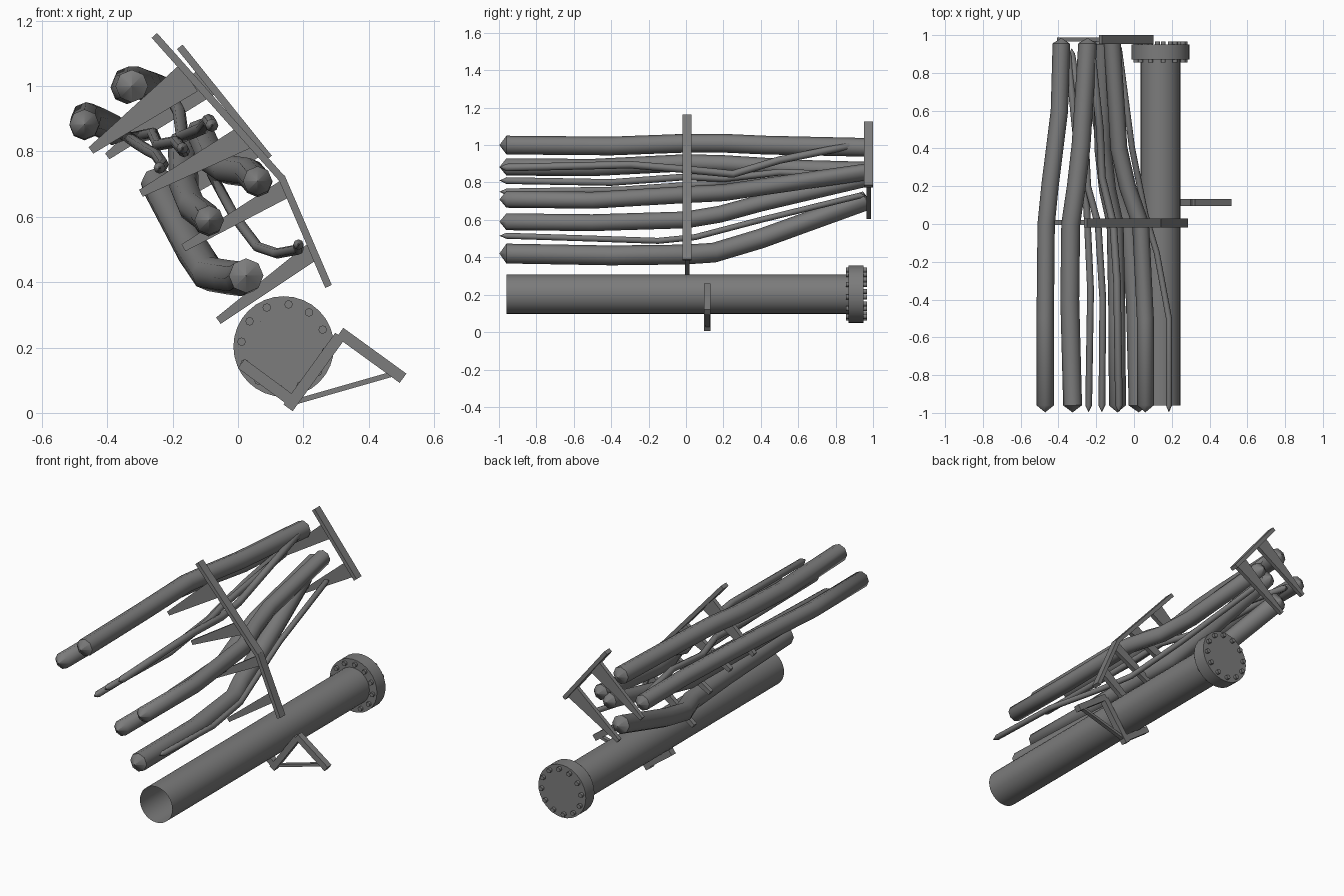
import bpy, bmesh, math
from mathutils import Vector, Matrix

if "Cube" in bpy.data.objects:
    bpy.data.objects.remove(bpy.data.objects["Cube"])

# Single grey material
grey = bpy.data.materials.new("dull_grey")
grey.use_nodes = True
COLOUR = (0.2, 0.2, 0.2, 1)
grey.diffuse_color = COLOUR
grey.node_tree.nodes["Principled BSDF"].inputs["Base Color"].default_value = COLOUR


def finish(name, bm, smooth=False):
    bmesh.ops.recalc_face_normals(bm, faces=bm.faces)
    mesh = bpy.data.meshes.new(name)
    bm.to_mesh(mesh)
    bm.free()
    mesh.materials.append(grey)
    obj = bpy.data.objects.new(name, mesh)
    bpy.context.collection.objects.link(obj)
    if smooth:
        smooth_edges(obj)
    return obj


def smooth_edges(obj):
    bpy.ops.object.select_all(action='DESELECT')
    obj.select_set(True)
    bpy.context.view_layer.objects.active = obj
    bpy.ops.object.shade_smooth_by_angle(angle=math.radians(50))


def bar(name, start, end, w0, w1, y0, y1):
    """Flat bar in the xz plane, tapering from w0 to w1, between two depths."""
    a, b = Vector(start), Vector(end)
    d = (b - a).normalized()
    n = Vector((-d.y, d.x)) / 2
    corners = [a + n * w0, a - n * w0, b - n * w1, b + n * w1]
    bm = bmesh.new()
    face = bm.faces.new([bm.verts.new((c.x, y0, c.y)) for c in corners])
    new = bmesh.ops.extrude_face_region(bm, geom=[face])["geom"]
    bmesh.ops.translate(bm, vec=(0, y1 - y0, 0),
                        verts=[v for v in new if isinstance(v, bmesh.types.BMVert)])
    return finish(name, bm)


def cylinder(name, x, z, radius, y0, y1, sides, caps=True):
    bm = bmesh.new()
    place = Matrix.Translation((x, (y0 + y1) / 2, z)) @ Matrix.Rotation(math.pi / 2, 4, 'X')
    bmesh.ops.create_cone(bm, cap_ends=caps, segments=sides, radius1=radius,
                          radius2=radius, depth=y1 - y0, matrix=place)
    return finish(name, bm, True)


def tube(name, radius, path):
    """Eight-sided tube along (x, y, z) points with pointed ends."""
    x, y, z = path[0]
    xe, ye, ze = path[-1]
    points = [(x, y - 0.037, z, 0.01)] + [p + (1,) for p in path] + [(xe, ye + 0.03, ze, 0.01)]
    curve = bpy.data.curves.new(name, 'CURVE')
    curve.dimensions = '3D'
    curve.bevel_depth = radius
    curve.bevel_resolution = 2
    spline = curve.splines.new('POLY')
    spline.points.add(len(points) - 1)
    for sp, (px, py, pz, r) in zip(spline.points, points):
        sp.co = (px, py, pz, 1)
        sp.radius = r
    curve.materials.append(grey)
    obj = bpy.data.objects.new(name, curve)
    bpy.context.collection.objects.link(obj)
    bpy.ops.object.select_all(action='DESELECT')
    obj.select_set(True)
    bpy.context.view_layer.objects.active = obj
    bpy.ops.object.convert(target='MESH')
    smooth_edges(bpy.context.view_layer.objects.active)


# Main pipe with bolted end flange
PX, PZ = 0.14, 0.203
cylinder("main_pipe", PX, PZ, 0.105, -0.96, 0.9, 32, caps=False)
cylinder("flange", PX, PZ, 0.154, 0.87, 0.95, 32)
for i in range(12):
    a = math.radians(23.5 + 30 * i)
    cylinder(f"flange_bolt_{i + 1}", PX + 0.13 * math.cos(a), PZ + 0.13 * math.sin(a),
             0.013, 0.855, 0.967, 8)

# Pipe cradle bracket
bar("cradle_side", (0.01, 0.151), (0.154, 0.045), 0.035, 0.035, 0.095, 0.132)
bar("cradle_base", (0.153, 0.0155), (0.312, 0.235), 0.035, 0.035, 0.095, 0.132)
bar("bracket_foot", (0.312, 0.246), (0.505, 0.106), 0.035, 0.035, 0.095, 0.132)
bar("bracket_brace", (0.18, 0.035), (0.47, 0.118), 0.016, 0.016, 0.104, 0.128)

# Middle rack: bent rail with four tapered arms
bar("middle_rail_upper", (-0.256, 1.155), (0.138, 0.713), 0.022, 0.022, -0.019, 0.03)
bar("middle_rail_lower", (0.133, 0.722), (0.277, 0.387), 0.022, 0.022, -0.019, 0.03)
middle_arms = [((-0.152, 1.024), (-0.45, 0.803), 0.098),
               ((0.018, 0.842), (-0.297, 0.672), 0.075),
               ((0.148, 0.688), (-0.167, 0.505), 0.058),
               ((0.226, 0.492), (-0.06, 0.282), 0.056)]
for i, (root, tip, width) in enumerate(middle_arms):
    bar(f"middle_arm_{i + 1}", root, tip, width, 0.024, -0.006, 0.02)

# Rear rack: straight rail with two tapered arms
bar("rear_rail", (-0.178, 1.12), (0.095, 0.78), 0.022, 0.022, 0.953, 1.0)
for i, (root, tip) in enumerate([((-0.1, 1.01), (-0.4, 0.785)), ((0.05, 0.826), (-0.25, 0.615))]):
    bar(f"rear_arm_{i + 1}", root, tip, 0.09, 0.022, 0.965, 0.988)

# Large tubes
tube("large_tube_top", 0.05, [(-0.325, -0.96, 1.0), (-0.34, -0.4, 0.995), (-0.335, 0, 1.01),
                              (-0.305, 0.2, 1.01), (-0.28, 0.42, 1.0), (-0.245, 0.955, 0.988)])
tube("large_tube_outer", 0.046, [(-0.47, -0.96, 0.883), (-0.47, -0.5, 0.88), (-0.465, 0, 0.905),
                                 (-0.445, 0.2, 0.9), (-0.395, 0.6, 0.875), (-0.385, 0.955, 0.865)])
tube("large_tube_inner", 0.045, [(0.06, -0.96, 0.71), (0.06, -0.5, 0.705), (0.035, 0, 0.735),
                                 (-0.035, 0.2, 0.745), (-0.08, 0.4, 0.775), (-0.115, 0.955, 0.855)])
tube("large_tube_middle", 0.045, [(-0.088, -0.96, 0.59), (-0.09, -0.5, 0.585), (-0.1, 0, 0.6),
                                  (-0.14, 0.18, 0.63), (-0.165, 0.4, 0.69), (-0.17, 0.955, 0.82)])
tube("large_tube_lower", 0.053, [(0.025, -0.96, 0.42), (0.01, -0.4, 0.41), (-0.03, 0, 0.415),
                                 (-0.09, 0.15, 0.425), (-0.14, 0.4, 0.5), (-0.245, 0.955, 0.7)])

# Small tubes
tube("small_tube_lower", 0.016, [(0.185, -0.96, 0.515), (0.185, -0.5, 0.5), (0.12, -0.15, 0.488),
                                 (0.06, 0.05, 0.508), (-0.01, 0.4, 0.6), (-0.08, 0.93, 0.73)])
tube("small_tube_outer", 0.018, [(-0.24, -0.96, 0.75), (-0.23, -0.35, 0.76), (-0.25, 0.08, 0.79),
                                 (-0.27, 0.2, 0.8), (-0.31, 0.5, 0.825), (-0.35, 0.9, 0.855)])
tube("small_tube_middle", 0.018, [(-0.17, -0.96, 0.81), (-0.165, -0.4, 0.8), (-0.19, 0, 0.83),
                                  (-0.245, 0.2, 0.82), (-0.26, 0.5, 0.855), (-0.33, 0.9, 0.84)])
tube("small_tube_upper", 0.02, [(-0.08, -0.96, 0.88), (-0.09, -0.3, 0.895), (-0.11, 0, 0.87),
                                (-0.17, 0.25, 0.845), (-0.18, 0.5, 0.92), (-0.22, 0.87, 0.995)])
